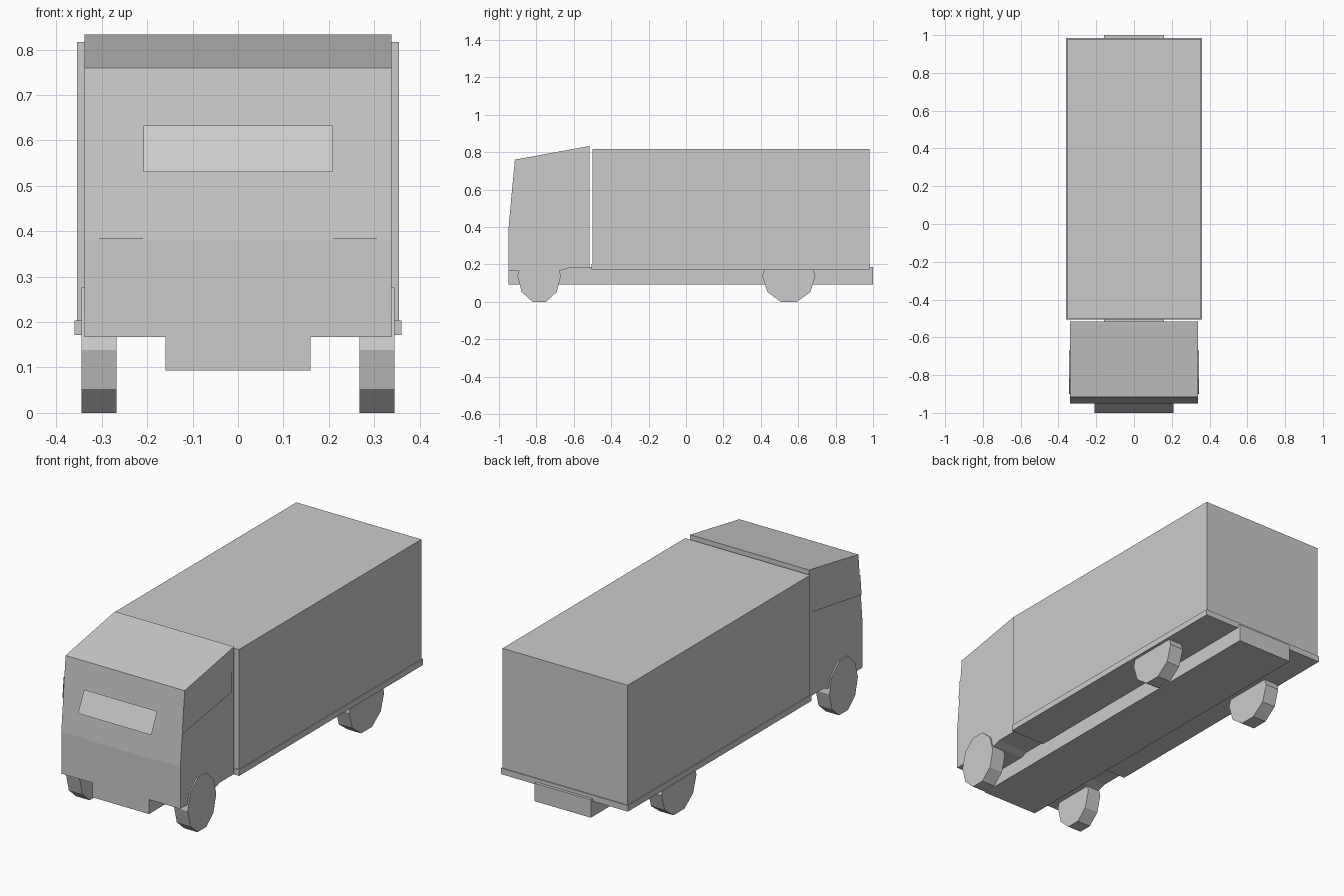
import bpy
import bmesh
from math import cos, sin, pi

cube = bpy.data.objects.get("Cube")
if cube:
    bpy.data.objects.remove(cube, do_unlink=True)

# Single plain paint
GREY = (0.6, 0.6, 0.6, 1)
paint = bpy.data.materials.new("plain grey")
paint.use_nodes = True
paint.diffuse_color = GREY
paint.node_tree.nodes["Principled BSDF"].inputs["Base Color"].default_value = GREY


def finish(name, bm):
    mesh = bpy.data.meshes.new(name)
    bm.to_mesh(mesh)
    bm.free()
    mesh.materials.append(paint)
    obj = bpy.data.objects.new(name, mesh)
    bpy.context.collection.objects.link(obj)
    return obj


def extruded(name, profile, x0, x1):
    """Side profile of (y, z) points pulled across from x0 to x1."""
    bm = bmesh.new()
    face = bm.faces.new([bm.verts.new((x0, y, z)) for y, z in profile])
    ret = bmesh.ops.extrude_face_region(bm, geom=[face])
    moved = [v for v in ret["geom"] if isinstance(v, bmesh.types.BMVert)]
    bmesh.ops.translate(bm, verts=moved, vec=(x1 - x0, 0, 0))
    bmesh.ops.recalc_face_normals(bm, faces=bm.faces)
    return finish(name, bm)


def block(name, half_width, y0, y1, z0, z1):
    profile = [(y0, z0), (y1, z0), (y1, z1), (y0, z1)]
    return extruded(name, profile, -half_width, half_width)


def panel(name, corners):
    bm = bmesh.new()
    bm.faces.new([bm.verts.new(c) for c in corners])
    return finish(name, bm)


# Chassis, cargo bed and box
block("chassis", 0.16, -0.95, 1.0, 0.093, 0.185)
block("cargo_bed", 0.36, -0.505, 0.985, 0.172, 0.203)
block("cargo_box", 0.355, -0.5, 0.98, 0.2, 0.817)

# Cab with sloping roof and leaning front
cab_profile = [(-0.95, 0.167), (-0.95, 0.38), (-0.915, 0.76), (-0.515, 0.833),
               (-0.515, 0.18), (-0.63, 0.18), (-0.67, 0.167)]
extruded("cab", cab_profile, -0.338, 0.338)

# Windscreen visor panel standing off the cab
panel("windscreen", [(-0.208, -1.0, 0.53), (0.208, -1.0, 0.53),
                     (0.208, -0.95, 0.633), (-0.208, -0.95, 0.633)])

# Paired parts: side windows, headlights and ten-sided wheels
for side, s in (("left", 1), ("right", -1)):
    window = [(s * 0.342, -0.935, 0.547), (s * 0.342, -0.54, 0.61),
              (s * 0.342, -0.54, 0.713), (s * 0.342, -0.925, 0.652)]
    light = [(s * 0.21, -0.953, 0.343), (s * 0.305, -0.953, 0.343),
             (s * 0.305, -0.953, 0.385), (s * 0.21, -0.953, 0.385)]
    if s < 0:
        window.reverse()
        light.reverse()
    panel(side + "_side_window", window)
    panel(side + "_headlight", light)
    for end, y, reach in (("front", -0.785, 0.116), ("rear", 0.55, 0.142)):
        rim = [(y + reach * cos(i * pi / 5), 0.138 + 0.145 * sin(i * pi / 5))
               for i in range(10)]
        extruded(f"{end}_{side}_wheel", rim, s * 0.268, s * 0.345)
